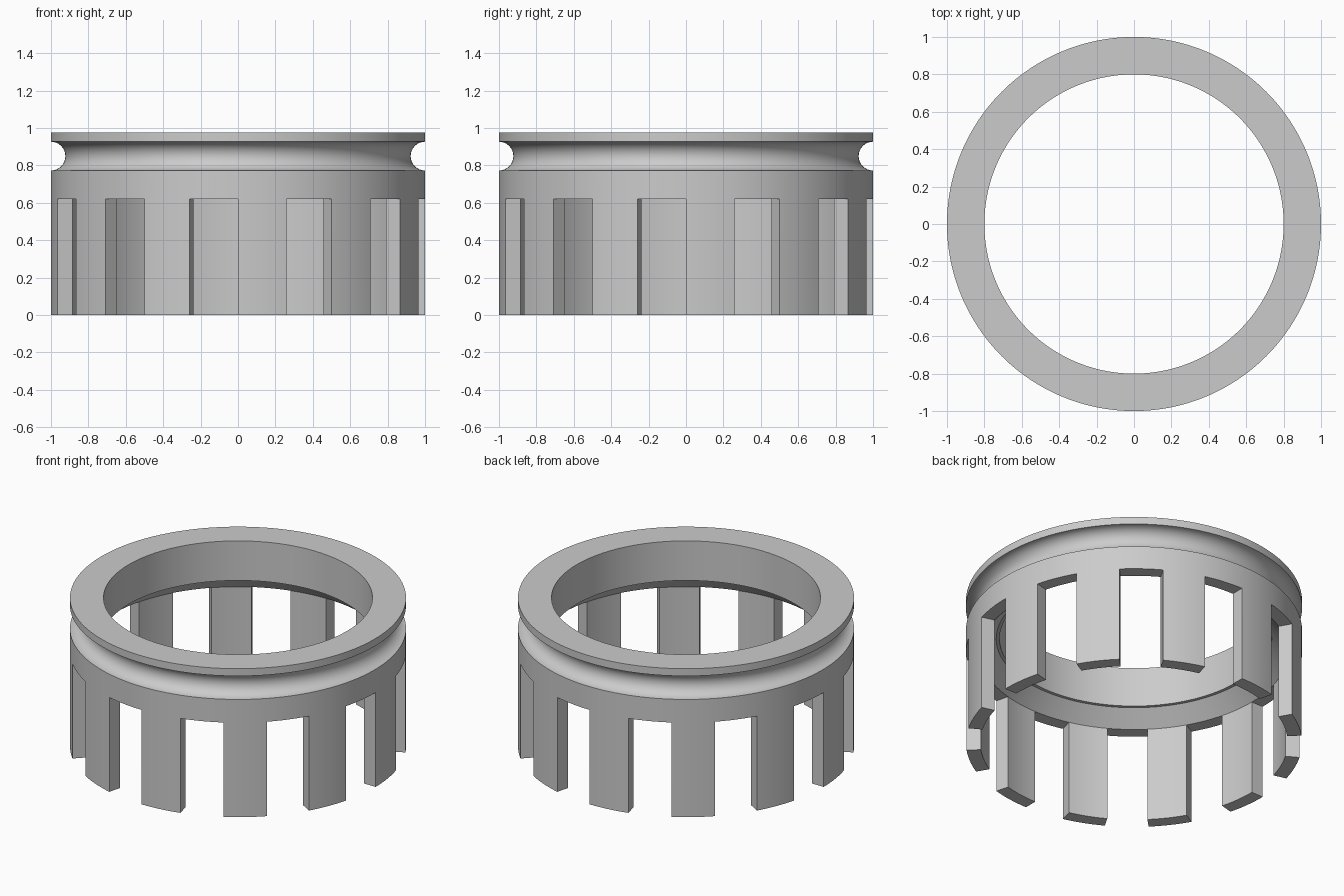
import bpy, bmesh
from math import sin, cos, pi, atan2, degrees

cube = bpy.data.objects.get("Cube")
if cube:
    bpy.data.objects.remove(cube, do_unlink=True)

STEPS = 192
TOP, SLOT_TOP = 0.975, 0.62
OUTER, BORE, LEG_INNER = 1.0, 0.8, 0.915
GROOVE_Z, GROOVE_R = 0.85, 0.077

grey = bpy.data.materials.new("plain grey")
grey.use_nodes = True
colour = (0.6, 0.6, 0.6, 1)
grey.diffuse_color = colour
grey.node_tree.nodes["Principled BSDF"].inputs["Base Color"].default_value = colour

# Collar section: leg seat, rounded outer groove, flange, bore, ledge and chamfer
profile = [(LEG_INNER, SLOT_TOP), (OUTER, SLOT_TOP)]
for i in range(17):
    a = pi * i / 16
    profile.append((OUTER - GROOVE_R * sin(a), GROOVE_Z - GROOVE_R * cos(a)))
profile += [(OUTER, TOP), (BORE, TOP), (BORE, 0.715), (0.82, 0.715)]

# Revolve the closed section
bm = bmesh.new()
rings = []
for s in range(STEPS):
    t = 2 * pi * s / STEPS
    rings.append([bm.verts.new((r * cos(t), r * sin(t), z)) for r, z in profile])
for s in range(STEPS):
    a, b = rings[s], rings[(s + 1) % STEPS]
    for i in range(len(profile)):
        j = (i + 1) % len(profile)
        bm.faces.new((a[i], b[i], b[j], a[j]))
bmesh.ops.recalc_face_normals(bm, faces=bm.faces[:])


# Legs: pull every other 15 degree sector of the seat down to the floor
def is_leg_seat(face):
    c = face.calc_center_median()
    flat = all(abs(v.co.z - SLOT_TOP) < 1e-4 for v in face.verts)
    return flat and degrees(atan2(c.y, c.x)) % 30 < 15


seats = [f for f in bm.faces if is_leg_seat(f)]
result = bmesh.ops.extrude_face_region(bm, geom=seats)
for v in result["geom"]:
    if isinstance(v, bmesh.types.BMVert):
        v.co.z = 0
bmesh.ops.delete(bm, geom=[f for f in seats if f.is_valid], context="FACES")
bmesh.ops.recalc_face_normals(bm, faces=bm.faces[:])

mesh = bpy.data.meshes.new("slotted_collar")
bm.to_mesh(mesh)
bm.free()
mesh.materials.append(grey)
collar = bpy.data.objects.new("slotted_collar", mesh)
bpy.context.collection.objects.link(collar)

# Smooth curves, crisp edges
bpy.ops.object.select_all(action="DESELECT")
collar.select_set(True)
bpy.context.view_layer.objects.active = collar
bpy.ops.object.shade_smooth_by_angle(angle=pi / 6)
